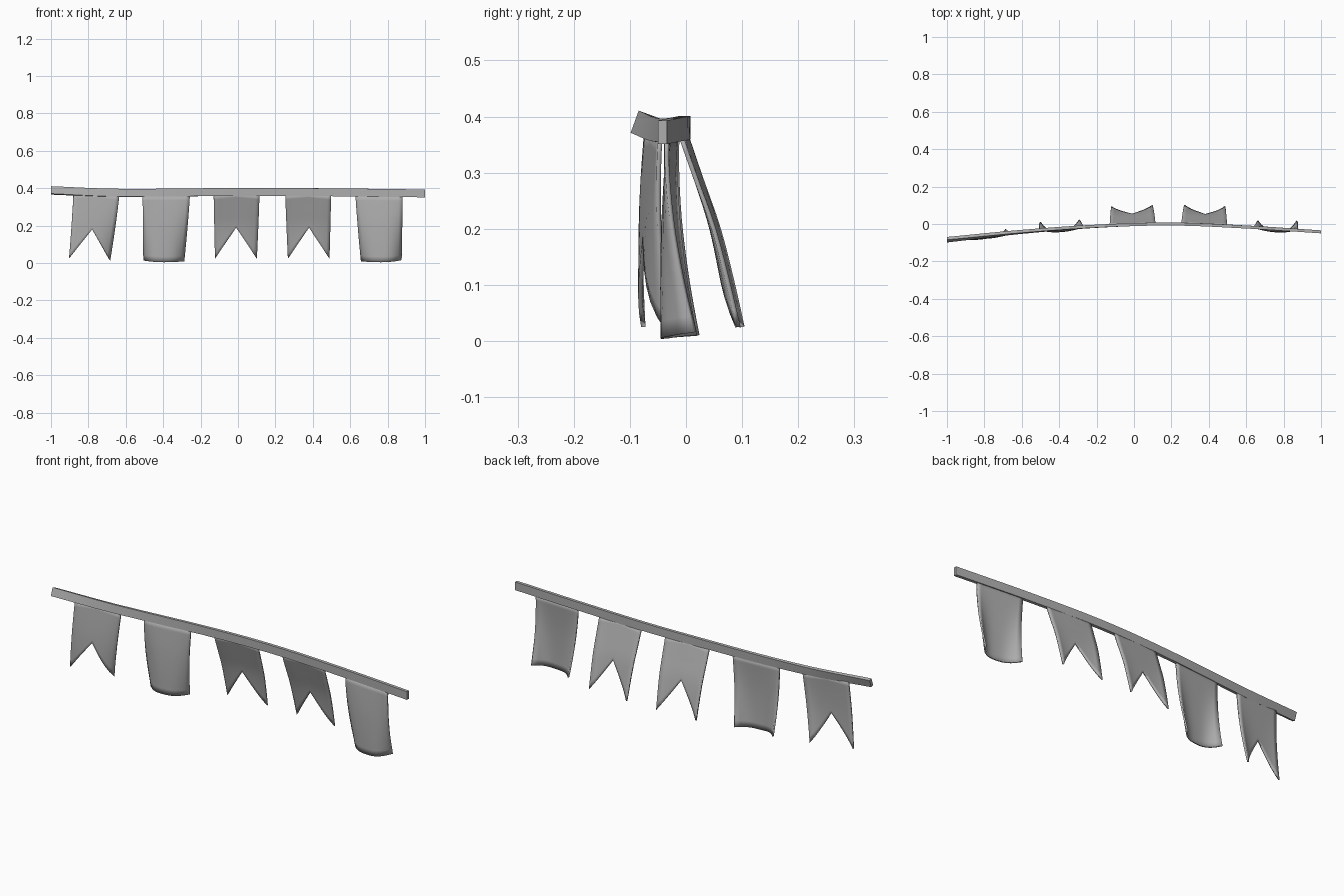
import bpy, bmesh, math
from mathutils import Vector

cube = bpy.data.objects.get("Cube")
if cube:
    bpy.data.objects.remove(cube, do_unlink=True)

cloth = bpy.data.materials.new("grey cloth")
cloth.use_nodes = True
GREY = (0.42, 0.42, 0.42, 1)
cloth.diffuse_color = GREY
cloth.node_tree.nodes["Principled BSDF"].inputs["Base Color"].default_value = GREY


def sample(points, t):
    """Smooth interpolation through (t, value) pairs."""
    n = len(points)
    for i in range(n - 1):
        (a, p), (b, q) = points[i], points[i + 1]
        if t <= b or i == n - 2:
            before, after = points[max(i - 1, 0)], points[min(i + 2, n - 1)]
            m0 = (q - before[1]) / (b - before[0])
            m1 = (after[1] - p) / (after[0] - a)
            s, w = (t - a) / (b - a), b - a
            return ((2*s**3 - 3*s**2 + 1) * p + (s**3 - 2*s**2 + s) * w * m0
                    + (3*s**2 - 2*s**3) * q + (s**3 - s**2) * w * m1)


# Path of the band: depth, height and lean along x
BAND_Y = [(-1, -0.084), (-0.6, -0.042), (-0.2, -0.012), (0.2, 0), (0.6, -0.016), (1, -0.042)]
BAND_Z = [(-1, 0.388), (-0.65, 0.375), (0, 0.380), (0.5, 0.378), (1, 0.372)]
BAND_LEAN = [(-1, 20), (-0.6, 8), (0, 0), (1, 0)]


def finish(name, bm):
    bmesh.ops.recalc_face_normals(bm, faces=bm.faces)
    mesh = bpy.data.meshes.new(name)
    bm.to_mesh(mesh)
    bm.free()
    mesh.materials.append(cloth)
    obj = bpy.data.objects.new(name, mesh)
    bpy.context.collection.objects.link(obj)
    bpy.ops.object.select_all(action='DESELECT')
    obj.select_set(True)
    bpy.context.view_layer.objects.active = obj
    bpy.ops.object.shade_smooth_by_angle(angle=math.radians(40))
    return obj


# Band: a rectangular section swept along the path
bm = bmesh.new()
rings = []
for i in range(33):
    x = -1 + i / 16
    lean = math.radians(sample(BAND_LEAN, x))
    ring = []
    for dy, dz in ((-0.008, -0.021), (0.008, -0.021), (0.008, 0.021), (-0.008, 0.021)):
        y = sample(BAND_Y, x) + dy * math.cos(lean) + dz * math.sin(lean)
        z = sample(BAND_Z, x) + dz * math.cos(lean) - dy * math.sin(lean)
        ring.append(bm.verts.new((x, y, z)))
    rings.append(ring)
for a, b in zip(rings, rings[1:]):
    for k in range(4):
        bm.faces.new((a[k], a[(k + 1) % 4], b[(k + 1) % 4], b[k]))
bm.faces.new(rings[0])
bm.faces.new(rings[-1])
finish("hanging_band", bm)


# Cloth sway: backward offset against height
SWEPT = [(0.0, 0.088), (0.1, 0.072), (0.2, 0.052), (0.28, 0.028), (0.37, 0)]
BULGED = [(0.0, -0.014), (0.1, -0.015), (0.2, -0.013), (0.28, -0.008), (0.37, 0)]


def flag(name, top, bottom, low, notch, sway, curl):
    """Grid sheet; notch is the (x, z) of the swallowtail cut, or None."""
    bm = bmesh.new()
    cols, rows = 12, 12
    grid = []
    for j in range(rows + 1):
        v = j / rows
        row = []
        for i in range(cols + 1):
            u = i / cols
            x_top = top[0] + (top[1] - top[0]) * u
            z_top = sample(BAND_Z, x_top) - 0.012
            if notch:
                side, s = (0, 1 - 2 * u) if u < 0.5 else (1, 2 * u - 1)
                x_low = notch[0] + (bottom[side] - notch[0]) * s
                z_low = notch[1] + (low[side] - notch[1]) * s
            else:
                x_low = bottom[0] + (bottom[1] - bottom[0]) * u
                z_low = 0.004 + (low[0 if u < 0.5 else 1] - 0.004) * abs(2 * u - 1) ** 2
            # sides stay close to vertical high up, then draw in
            x = x_top + (x_low - x_top) * v ** 1.15
            z = z_top + (z_low - z_top) * v
            fall = max(0, (z_top - z) / 0.35)
            edge = curl[0 if u < 0.5 else 1] * abs(2 * u - 1) ** 3
            y = sample(BAND_Y, x) + sample(sway, z) + edge * fall ** 1.3
            row.append(bm.verts.new((x, y, z)))
        grid.append(row)
    for a, b in zip(grid, grid[1:]):
        for i in range(cols):
            bm.faces.new((a[i], a[i + 1], b[i + 1], b[i]))
    obj = finish(name, bm)
    solid = obj.modifiers.new("thickness", 'SOLIDIFY')
    solid.thickness = 0.008
    solid.offset = 0
    # sharp rim after thickening
    bpy.ops.object.modifier_move_to_index(modifier="thickness", index=0)


TIP = (0.025, 0.025)
flag("swallowtail_flag_right", (-0.88, -0.635), (-0.903, -0.685), (0.025, 0.015),
     (-0.78, 0.18), BULGED, (0.012, 0.035))
flag("square_flag_right", (-0.51, -0.257), (-0.503, -0.29), (0.014, 0.010),
     None, BULGED, (0.058, 0.052))
flag("swallowtail_flag_middle", (-0.13, 0.115), (-0.122, 0.10), TIP,
     (-0.01, 0.19), SWEPT, (0.016, 0.016))
flag("swallowtail_flag_left", (0.253, 0.498), (0.268, 0.488), TIP,
     (0.38, 0.19), SWEPT, (0.018, 0.02))
flag("square_flag_left", (0.628, 0.88), (0.66, 0.872), (0.010, 0.016),
     None, BULGED, (0.05, 0.065))
